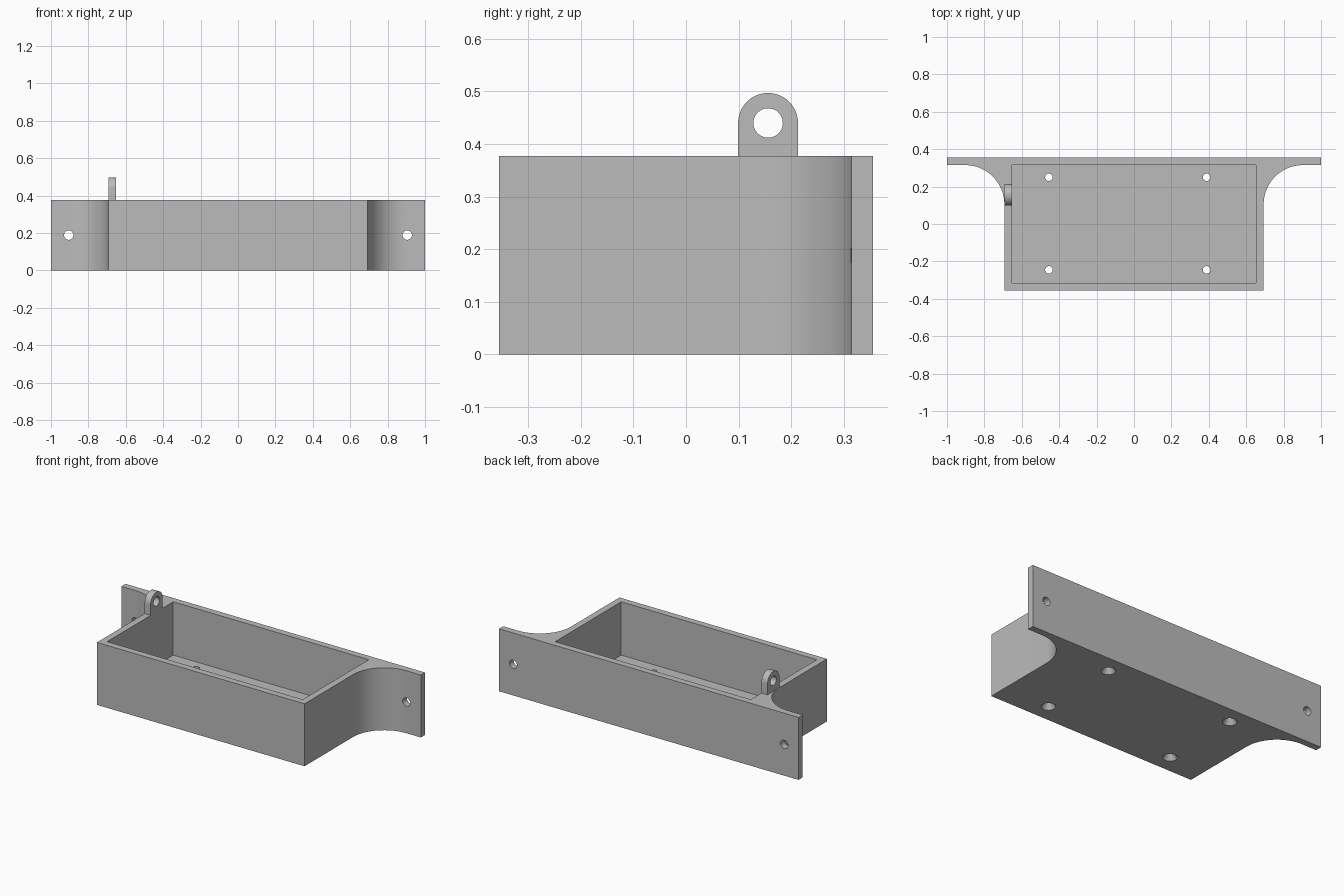
import bpy, bmesh, math
from mathutils import Matrix, Vector

cube = bpy.data.objects.get("Cube")
if cube:
    bpy.data.objects.remove(cube)

grey = bpy.data.materials.new("grey plastic")
grey.use_nodes = True
colour = (0.5, 0.5, 0.5, 1)
grey.diffuse_color = colour
grey.node_tree.nodes["Principled BSDF"].inputs["Base Color"].default_value = colour

HEIGHT, FLOOR = 0.377, 0.055
SIDE, DEPTH, WALL = 0.693, 0.355, 0.04
FILLET = 0.21


def make_object(name, bm):
    bmesh.ops.recalc_face_normals(bm, faces=bm.faces)
    mesh = bpy.data.meshes.new(name)
    bm.to_mesh(mesh)
    bm.free()
    mesh.materials.append(grey)
    obj = bpy.data.objects.new(name, mesh)
    bpy.context.collection.objects.link(obj)
    return obj


def prism(name, points, offset):
    """Extrude a closed outline along an offset."""
    bm = bmesh.new()
    face = bm.faces.new([bm.verts.new(p) for p in points])
    top = bmesh.ops.extrude_face_region(bm, geom=[face])["geom"]
    bmesh.ops.translate(bm, vec=offset, verts=[v for v in top if isinstance(v, bmesh.types.BMVert)])
    return make_object(name, bm)


def round_cutter(name, centre, axis, r1, r2, length):
    bm = bmesh.new()
    turn = Vector((0, 0, 1)).rotation_difference(Vector(axis)).to_matrix().to_4x4()
    bmesh.ops.create_cone(bm, cap_ends=True, segments=32, radius1=r1, radius2=r2,
                          depth=length, matrix=Matrix.Translation(centre) @ turn)
    return make_object(name, bm)


def cut(obj, cutter):
    mod = obj.modifiers.new(cutter.name, "BOOLEAN")
    mod.operation = "DIFFERENCE"
    mod.solver = "EXACT"
    mod.object = cutter
    cutter.hide_render = True
    cutter.hide_set(True)
    bpy.context.view_layer.objects.active = obj
    bpy.ops.object.modifier_apply(modifier=mod.name)
    bpy.data.objects.remove(cutter)


def smooth(obj):
    bpy.ops.object.select_all(action="DESELECT")
    obj.select_set(True)
    bpy.context.view_layer.objects.active = obj
    bpy.ops.object.shade_smooth_by_angle(angle=math.radians(30))


# Tray body with filleted mounting flanges
inner = DEPTH - WALL
half = [(SIDE, -DEPTH)]
for i in range(25):
    a = math.pi - i / 24 * math.pi / 2
    half.append((SIDE + FILLET + FILLET * math.cos(a), inner - FILLET + FILLET * math.sin(a)))
half += [(1, inner), (1, DEPTH)]
outline = half + [(-x, y) for x, y in reversed(half)]
tray = prism("tray", [(x, y, 0) for x, y in outline], (0, 0, HEIGHT))

# Open cavity
cx = SIDE - WALL
cavity = prism("cavity", [(x, y, FLOOR) for x, y in
                          ((-cx, -inner), (cx, -inner), (cx, inner), (-cx, inner))], (0, 0, 1))
cut(tray, cavity)

# Flange screw holes
for x in (-0.905, 0.905):
    cut(tray, round_cutter("flange_hole", (x, inner, HEIGHT / 2), (0, 1, 0), 0.025, 0.025, 0.4))

# Countersunk floor holes
for x in (-0.455, 0.388):
    for y in (-0.245, 0.25):
        cut(tray, round_cutter("floor_hole", (x, y, 0), (0, 0, 1), 0.02, 0.02, 0.3))
        cut(tray, round_cutter("countersink", (x, y, 0.01), (0, 0, 1), 0.046, 0.019, 0.04))
smooth(tray)

# Round-topped lug on the right rim
ly, lz, lr = 0.156, 0.44, 0.057
arch = [(ly - lr, HEIGHT), (ly + lr, HEIGHT)]
arch += [(ly + lr * math.cos(i / 24 * math.pi), lz + lr * math.sin(i / 24 * math.pi)) for i in range(25)]
lug = prism("lug", [(-SIDE, y, z) for y, z in arch], (WALL, 0, 0))
cut(lug, round_cutter("lug_hole", (-SIDE, ly, lz), (1, 0, 0), 0.028, 0.028, 0.3))
smooth(lug)
